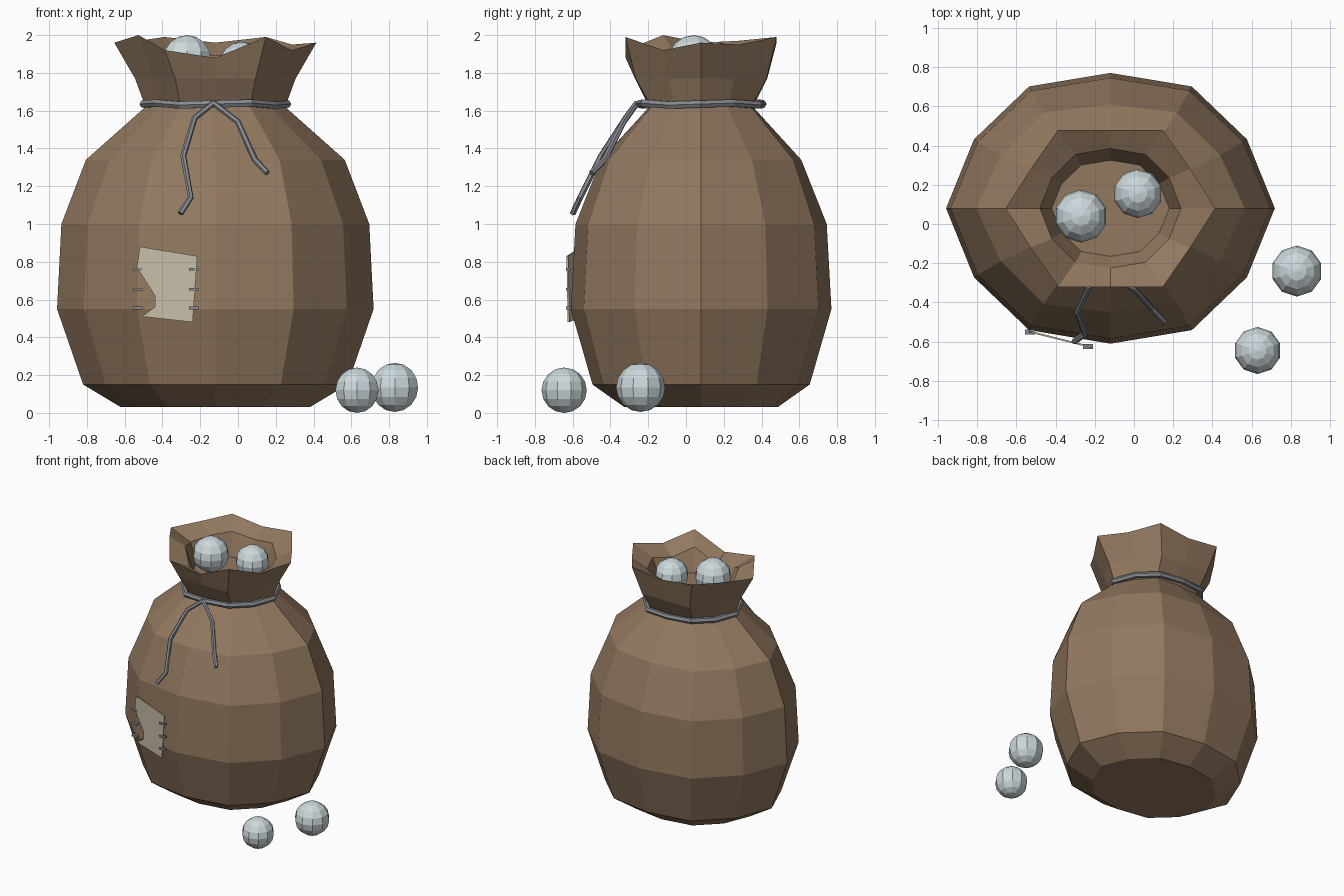
import bpy
import bmesh
import math
from mathutils import Vector

cube = bpy.data.objects.get("Cube")
if cube:
    bpy.data.objects.remove(cube, do_unlink=True)

CX, CY = -0.12, 0.08   # axis of the sack


def material(name, rgb):
    m = bpy.data.materials.new(name)
    m.use_nodes = True
    m.diffuse_color = (*rgb, 1)
    bsdf = m.node_tree.nodes["Principled BSDF"]
    bsdf.inputs["Base Color"].default_value = (*rgb, 1)
    bsdf.inputs["Roughness"].default_value = 0.8
    return m


BROWN = material("sackcloth brown", (0.29, 0.19, 0.115))
CREAM = material("patch cream", (0.57, 0.51, 0.39))
GREY = material("cord grey", (0.25, 0.255, 0.28))
PEARL = material("pearl white", (0.61, 0.69, 0.72))


def finish(name, bm, mat):
    bmesh.ops.recalc_face_normals(bm, faces=bm.faces)
    mesh = bpy.data.meshes.new(name)
    bm.to_mesh(mesh)
    bm.free()
    mesh.materials.append(mat)
    ob = bpy.data.objects.new(name, mesh)
    bpy.context.collection.objects.link(ob)
    return ob


# Twelve-sided ring, blended from round (hexness 0) to six-cornered (1)
ROUND = [(1, 0), (0.83, 0.51), (0.495, 0.9), (0, 1)]
HEX = [(1, 0), (0.76, 0.5), (0.5, 1), (0, 1)]


def ring(z, rx, ry, hexness=0.0):
    quarter = [Vector(a).lerp(Vector(b), hexness) for a, b in zip(ROUND, HEX)]
    half = quarter + [Vector((-p.x, p.y)) for p in quarter[-2::-1]]
    full = half + [Vector((p.x, -p.y)) for p in half[-2:0:-1]]
    heights = z if isinstance(z, list) else [z] * len(full)
    return [(CX + p.x * rx, CY + p.y * ry, h) for p, h in zip(full, heights)]


# Sack: outer wall, wavy rim, then folded inside down to the contents
rim = [1.96, 1.95, 1.99, 1.96, 1.99, 1.97, 1.96, 2.0, 1.92, 1.88, 1.99, 1.92]
rings = [
    ring(0.03, 0.50, 0.405),
    ring(0.15, 0.70, 0.575),
    ring(0.55, 0.838, 0.69),
    ring(1.0, 0.815, 0.665),
    ring(1.34, 0.685, 0.53, 0.2),
    ring(1.62, 0.37, 0.275, 0.6),
    ring(1.77, 0.425, 0.35, 0.9),
    ring(rim, 0.535, 0.40, 1),
    ring([h - 0.07 for h in rim], 0.36, 0.305),
    ring(1.74, 0.30, 0.245),
]
bm = bmesh.new()
loops = [[bm.verts.new(p) for p in r] for r in rings]
for low, high in zip(loops, loops[1:]):
    for i in range(len(low)):
        j = (i + 1) % len(low)
        bm.faces.new((low[i], low[j], high[j], high[i]))
bm.faces.new(loops[0][::-1])
bm.faces.new(loops[-1])
finish("sack", bm, BROWN)


# Cords: tie around the neck and two hanging ends
def cord(name, points, radius, cyclic=False):
    curve = bpy.data.curves.new(name, "CURVE")
    curve.dimensions = "3D"
    curve.bevel_depth = radius
    curve.bevel_resolution = 1
    curve.use_fill_caps = True
    spline = curve.splines.new("POLY")
    spline.points.add(len(points) - 1)
    for sp, p in zip(spline.points, points):
        sp.co = (*p, 1)
    spline.use_cyclic_u = cyclic
    spline.use_smooth = False
    curve.materials.append(GREY)
    ob = bpy.data.objects.new(name, curve)
    bpy.context.collection.objects.link(ob)


wobble = [1.635 + 0.006 * math.sin(2.1 * i) for i in range(12)]
cord("neck_tie", ring(wobble, 0.38, 0.325, 0.3), 0.022, True)
knot = (-0.13, -0.26, 1.64)
cord("cord_end_right", [knot, (-0.23, -0.32, 1.56), (-0.29, -0.45, 1.36),
                        (-0.25, -0.56, 1.14), (-0.305, -0.6, 1.055)], 0.016)
cord("cord_end_left", [knot, (0.0, -0.33, 1.54), (0.09, -0.43, 1.34),
                       (0.155, -0.50, 1.27)], 0.016)


# Patch: thin plate with a torn side, hugging the front of the sack
def patch_y(x):
    return -0.545 - (x + 0.53) * 0.25


outline = [(-0.52, 0.88), (-0.215, 0.83), (-0.24, 0.48), (-0.51, 0.51),
           (-0.44, 0.56), (-0.44, 0.62), (-0.535, 0.77)]
bm = bmesh.new()
face = bm.faces.new([bm.verts.new((x, patch_y(x), z)) for x, z in outline])
extruded = bmesh.ops.extrude_face_region(bm, geom=[face])["geom"]
moved = [v for v in extruded if isinstance(v, bmesh.types.BMVert)]
bmesh.ops.translate(bm, verts=moved, vec=(0, -0.009, 0))
finish("patch", bm, CREAM)

# Stitches along both sides of the patch
bm = bmesh.new()
for x in (-0.53, -0.235):
    for z in (0.76, 0.655, 0.555):
        made = bmesh.ops.create_cube(bm, size=1)["verts"]
        bmesh.ops.scale(bm, verts=made, vec=(0.05, 0.025, 0.014))
        bmesh.ops.translate(bm, verts=made, vec=(x, patch_y(x) - 0.005, z))
finish("stitches", bm, GREY)

# Pearls: two in the mouth, two on the ground
pearls = {
    "pearl_in_mouth_right": (-0.27, 0.04, 1.865, 0.135),
    "pearl_in_mouth_left": (0.02, 0.155, 1.84, 0.125),
    "pearl_on_ground_back": (0.83, -0.24, 0.135, 0.13),
    "pearl_on_ground_front": (0.63, -0.645, 0.12, 0.12),
}
for name, (x, y, z, r) in pearls.items():
    bm = bmesh.new()
    bmesh.ops.create_uvsphere(bm, u_segments=10, v_segments=8, radius=r)
    bmesh.ops.translate(bm, verts=bm.verts, vec=(x, y, z))
    finish(name, bm, PEARL)
